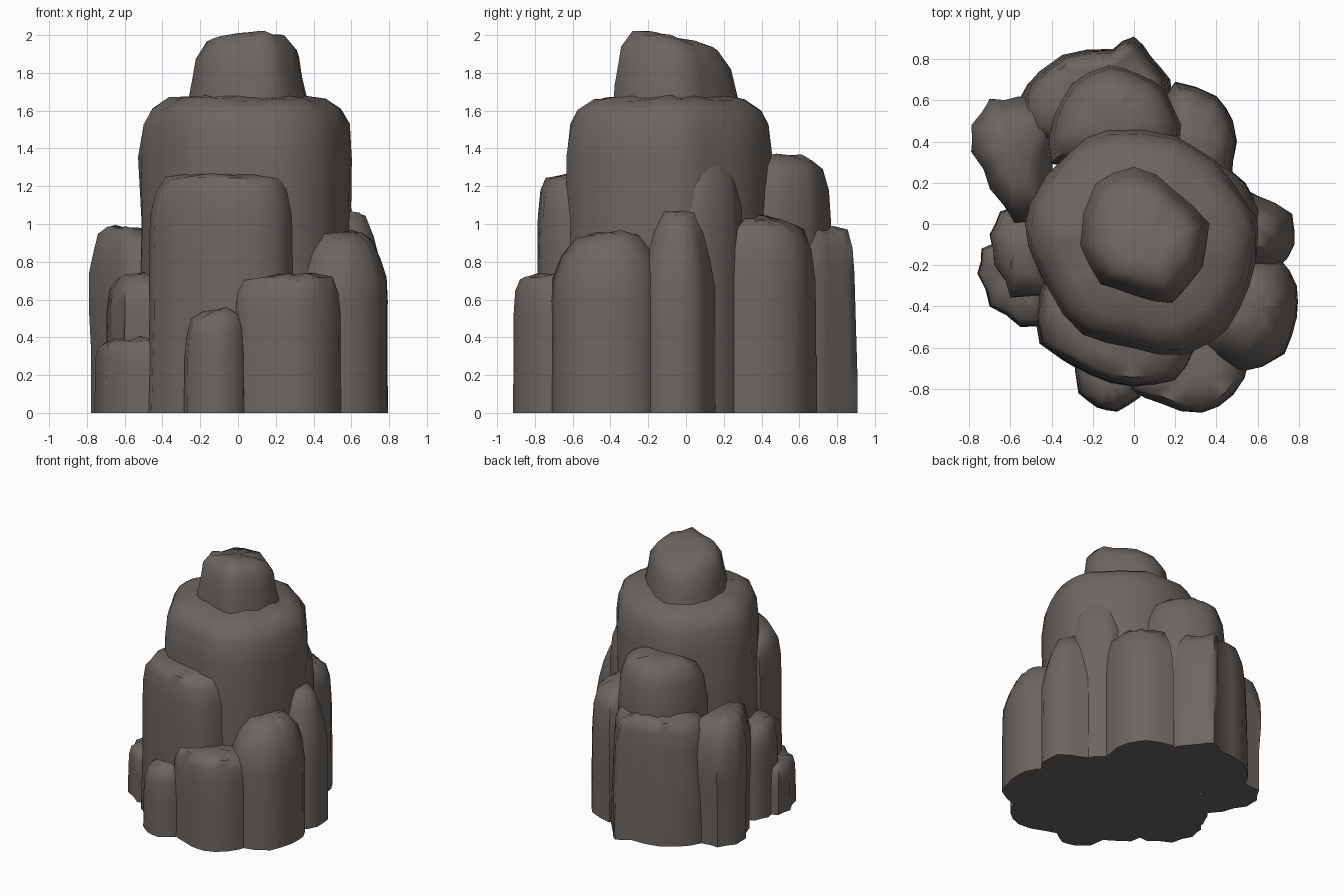
import bpy, bmesh, math, random
from mathutils import Vector

random.seed(4)
stone = bpy.data.materials.new("dark brown stone")
stone.diffuse_color = (0.15, 0.132, 0.12, 1)


def rock(name, plan, levels, tilt=(0, 0), rough=0.012):
    """Loft a plan outline through (height, scale) levels; tilt slopes the upper part."""
    # add a jittered point in the middle of each plan edge
    n0 = len(plan)
    pts = []
    for i, p in enumerate(plan):
        a, b = Vector(p), Vector(plan[(i + 1) % n0])
        out = Vector((b.y - a.y, a.x - b.x))
        pts += [a, (a + b) / 2 + out * random.uniform(0.0, 0.1)]
    c = sum((Vector(p) for p in plan), Vector((0, 0))) / n0
    n, top = len(pts), levels[-1][0]
    bm = bmesh.new()
    rings = []
    for k, (z, s) in enumerate(levels):
        ring = []
        for p in pts:
            d = (p - c) * s
            j = 0 if z <= 0.02 else rough
            q = c + d * (1 - random.uniform(0, 2 * j))
            lift = (d.x * tilt[0] + d.y * tilt[1]) * (z / top) ** 2
            dz = random.uniform(-j, j) if 0 < k else 0
            ring.append(bm.verts.new((q.x, q.y, max(0, z + lift + dz) if k else z)))
        rings.append(ring)
    for lo, hi in zip(rings, rings[1:]):
        for i in range(n):
            bm.faces.new((lo[i], lo[(i + 1) % n], hi[(i + 1) % n], hi[i]))
    bm.faces.new(rings[0][::-1])
    peak = bm.verts.new((c.x, c.y, top + 0.004))
    for i in range(n):
        bm.faces.new((rings[-1][i], rings[-1][(i + 1) % n], peak))
    bmesh.ops.recalc_face_normals(bm, faces=bm.faces)
    me = bpy.data.meshes.new(name)
    bm.to_mesh(me)
    bm.free()
    me.materials.append(stone)
    ob = bpy.data.objects.new(name, me)
    bpy.context.collection.objects.link(ob)
    bpy.context.view_layer.objects.active = ob
    ob.select_set(True)
    bpy.ops.object.shade_smooth_by_angle(angle=math.radians(60))
    ob.select_set(False)


# summit block, its top sloping down to the back
rock("summit", [(-.25, -.1), (-.15, -.28), (0, -.33), (.18, -.37), (.32, -.2), (.35, 0),
                (.2, .15), (0, .27), (-.18, .19)],
     [(1.5, 1.1), (1.68, 1.05), (1.78, .98), (1.89, .92), (1.965, .72), (1.985, .4)], (.06, -.2))

# tall main column
rock("main_column", [(-.52, -.1), (-.42, -.32), (-.25, -.54), (0, -.6), (.25, -.63), (.45, -.52),
                     (.56, -.3), (.61, -.05), (.55, .1), (.4, .31), (.2, .43), (-.13, .46),
                     (-.31, .35), (-.51, .1)],
     [(0, 1), (.5, 1.02), (1.0, 1), (1.35, 1.01), (1.52, .97), (1.61, .9), (1.66, .74), (1.68, .4)])

# stepped ledges on the front
rock("front_ledge", [(-.45, -.3), (-.45, -.58), (-.22, -.73), (0, -.79), (.2, -.76), (.3, -.6), (.3, -.25)],
     [(0, 1.02), (.5, 1.01), (.85, 1), (1.05, .98), (1.18, .92), (1.24, .8), (1.26, .4)], (0, .04))
rock("front_low_block", [(.0, -.5), (-.02, -.8), (.13, -.87), (.33, -.915), (.48, -.83), (.56, -.65), (.55, -.45)],
     [(0, 1), (.3, 1), (.52, 1), (.64, .95), (.71, .84), (.73, .4)])
rock("front_small_block", [(-.28, -.6), (-.27, -.82), (-.18, -.89), (-.08, -.91), (.03, -.84), (.06, -.6)],
     [(0, 1), (.3, .98), (.43, .93), (.51, .78), (.54, .4)], (.2, .1))

# right side shoulders
rock("right_front_block", [(.3, -.55), (.5, -.72), (.73, -.63), (.79, -.45), (.79, -.3), (.7, -.16), (.45, -.1)],
     [(0, 1), (.3, 1), (.6, 1), (.72, .96), (.83, .8), (.92, .55), (.95, .25)], (-.15, .1))
rock("right_spur", [(.4, -.25), (.7, -.22), (.78, -.1), (.77, .05), (.6, .14), (.4, .22)],
     [(0, .98), (.35, 1), (.66, .98), (.8, .87), (.95, .66), (1.06, .4)], (-.3, 0))
rock("right_slanting_rib", [(.35, -.1), (.56, -.08), (.61, .06), (.54, .2), (.4, .3), (.25, .2)],
     [(0, 1), (.8, 1), (1.05, .98), (1.2, .85), (1.32, .55)], (0, .3))
rock("right_back_block", [(.2, .25), (.45, .15), (.48, .3), (.48, .5), (.4, .62), (.2, .69), (.1, .5)],
     [(0, 1), (.5, 1), (.72, .99), (.88, .92), (.98, .75), (1.02, .4)], (-.2, -.15))

# back columns stepping down
rock("back_column", [(-.4, .3), (.2, .3), (.23, .48), (.15, .65), (.02, .73), (-.12, .77), (-.3, .68), (-.39, .52)],
     [(0, 1.03), (.6, 1.03), (1.0, 1.0), (1.2, .94), (1.3, .8), (1.345, .55), (1.36, .3)], (0, -.06))
rock("back_low_block", [(-.55, .4), (.15, .4), (.18, .7), (.08, .82), (0, .91), (-.1, .85), (-.35, .82),
                        (-.46, .74), (-.56, .6)],
     [(0, .99), (.15, 1), (.45, .97), (.75, .93), (.88, .88), (.96, .75), (.98, .4)])

# left side blocks
rock("left_back_block", [(-.4, .0), (-.58, -.0), (-.7, .17), (-.79, .35), (-.79, .48), (-.7, .61),
                         (-.56, .62), (-.35, .6)],
     [(0, .93), (.35, .95), (.52, 1), (.72, 1), (.82, .9), (.93, .74), (.98, .45)], (-.1, 0))
rock("left_spur", [(-.4, -.35), (-.6, -.36), (-.68, -.2), (-.7, -.05), (-.65, .06), (-.4, .15)],
     [(0, 1), (.4, 1), (.56, .98), (.67, .85), (.73, .5)], (.2, 0))
rock("left_small_block", [(-.4, -.5), (-.55, -.5), (-.7, -.4), (-.76, -.24), (-.74, -.12), (-.6, -.05), (-.4, -.1)],
     [(0, 1), (.2, 1), (.31, .97), (.37, .85), (.39, .4)], (.1, 0))
